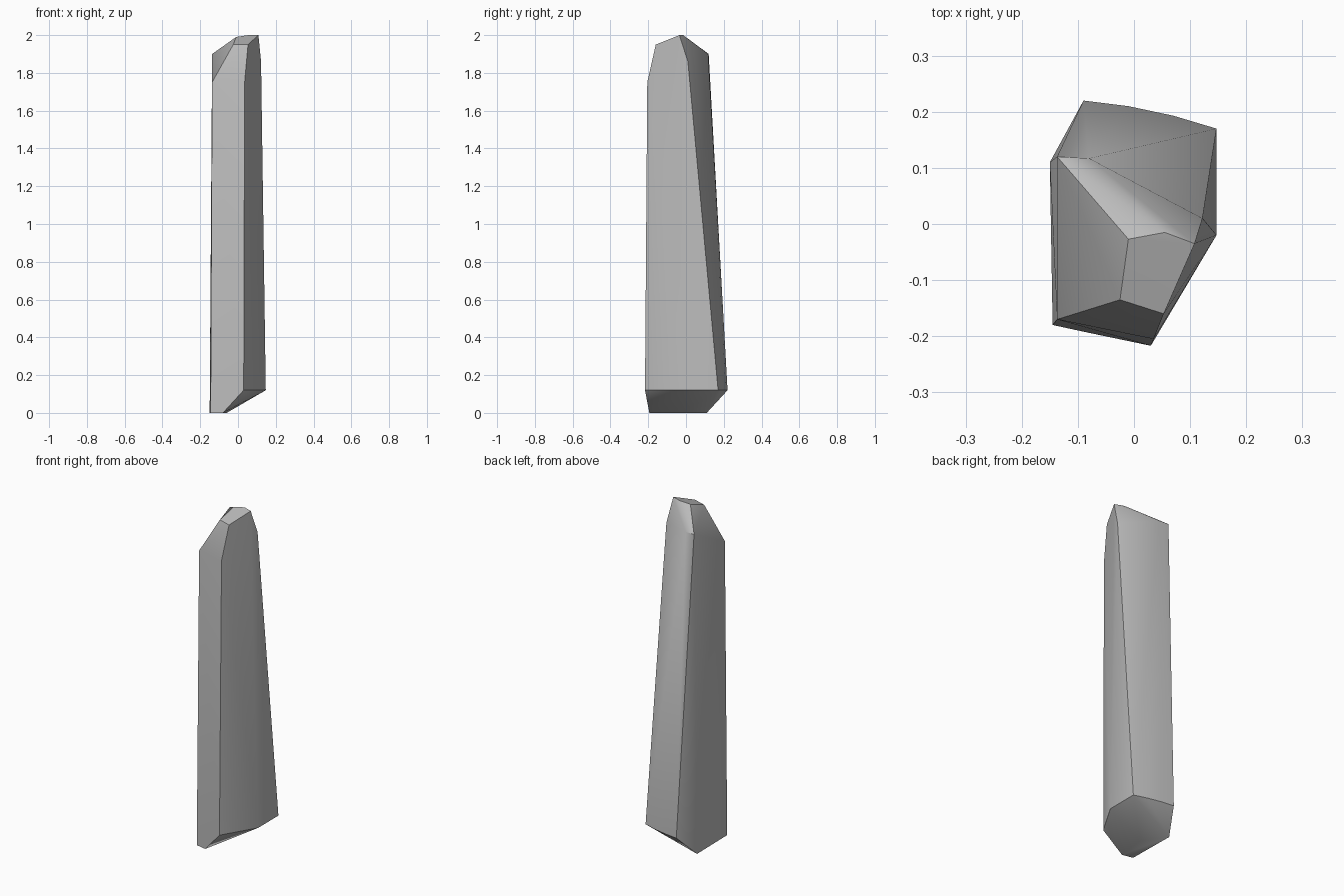
import bpy, bmesh, math

default_cube = bpy.data.objects.get("Cube")
if default_cube:
    bpy.data.objects.remove(default_cube, do_unlink=True)

# Single stone colour
stone = bpy.data.materials.new("stone_grey")
stone.use_nodes = True
grey = (0.5, 0.5, 0.5, 1.0)
stone.diffuse_color = grey
stone.node_tree.nodes["Principled BSDF"].inputs["Base Color"].default_value = grey

# Corner points of the shard, grouped by level: height -> outline (x, y)
levels = {
    # foot resting on the ground
    0.0: [(-0.145, -0.18), (-0.08, -0.194), (-0.06, -0.02), (-0.15, 0.11)],
    # widest ring, with a bowed back edge
    0.12: [(0.03, -0.217), (0.147, -0.02), (0.147, 0.17),
           (0.07, 0.193), (-0.01, 0.21), (-0.09, 0.22)],
    # shoulders
    1.75: [(0.035, -0.205), (-0.137, -0.17)],
    1.86: [(0.122, 0.01)],
    1.9: [(-0.137, 0.12), (-0.08, 0.117)],
    # tilted tip
    1.95: [(-0.025, -0.135), (0.053, -0.16)],
    1.99: [(-0.01, -0.027)],
    2.0: [(0.055, -0.015), (0.108, -0.035)],
}

# Chiselled stone shard: faceted hull around the corner points
bm = bmesh.new()
for height, outline in levels.items():
    for x, y in outline:
        bm.verts.new((x, y, height))
hull = bmesh.ops.convex_hull(bm, input=bm.verts)
loose = [v for v in bm.verts if not v.link_faces]
bmesh.ops.delete(bm, geom=loose, context="VERTS")
bmesh.ops.recalc_face_normals(bm, faces=bm.faces)

mesh = bpy.data.meshes.new("stone_shard")
bm.to_mesh(mesh)
bm.free()
mesh.materials.append(stone)
shard = bpy.data.objects.new("stone_shard", mesh)
bpy.context.collection.objects.link(shard)

# Soft shading inside facets, crisp edges between them
bpy.ops.object.select_all(action="DESELECT")
shard.select_set(True)
bpy.context.view_layer.objects.active = shard
bpy.ops.object.shade_smooth_by_angle(angle=math.radians(35))
